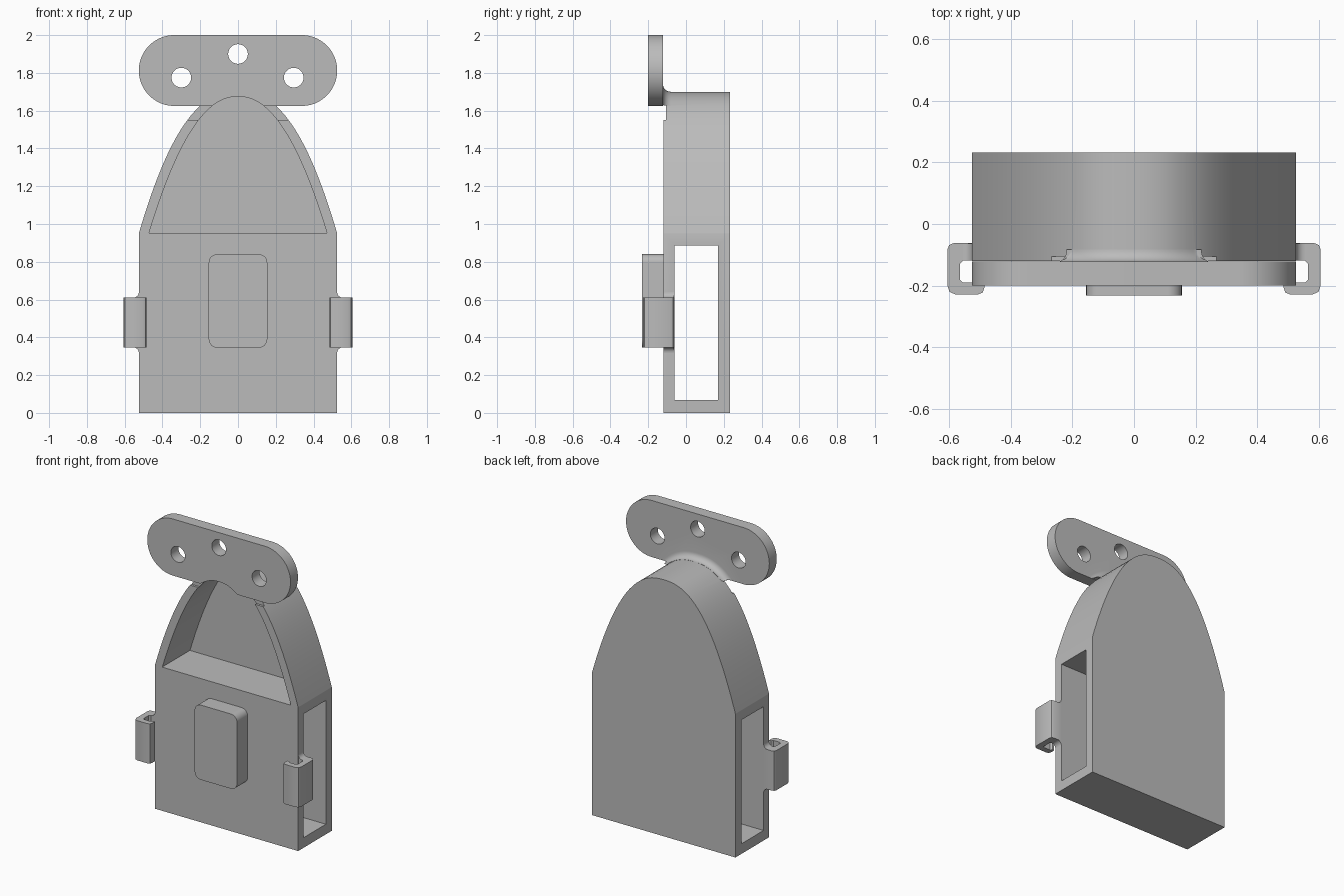
import bpy, bmesh, math
from mathutils import Vector

cube = bpy.data.objects.get("Cube")
if cube:
    bpy.data.objects.remove(cube, do_unlink=True)

grey = bpy.data.materials.new("matte grey")
grey.use_nodes = True
grey.diffuse_color = (0.5, 0.5, 0.5, 1)
grey.node_tree.nodes["Principled BSDF"].inputs["Base Color"].default_value = (0.5, 0.5, 0.5, 1)


def loft(name, rings):
    """Closed solid through matching rings of 3D points."""
    bm = bmesh.new()
    rows = [[bm.verts.new(p) for p in ring] for ring in rings]
    n = len(rows[0])
    for a, b in zip(rows, rows[1:]):
        for i in range(n):
            bm.faces.new((a[i], a[(i + 1) % n], b[(i + 1) % n], b[i]))
    bm.faces.new(rows[0])
    bm.faces.new(rows[-1])
    bmesh.ops.recalc_face_normals(bm, faces=bm.faces)
    mesh = bpy.data.meshes.new(name)
    bm.to_mesh(mesh)
    bm.free()
    mesh.materials.append(grey)
    ob = bpy.data.objects.new(name, mesh)
    bpy.context.collection.objects.link(ob)
    return ob


def extrude_y(name, outline, y0, y1):
    return loft(name, [[(x, y, z) for x, z in outline] for y in (y0, y1)])


def extrude_z(name, outline, z0, z1):
    return loft(name, [[(x, y, z) for x, y in outline] for z in (z0, z1)])


def rounded(x0, x1, z0, z1, r, steps=12):
    """Rectangle outline with round corners."""
    pts = []
    for k, (cx, cz) in enumerate(((x1 - r, z1 - r), (x0 + r, z1 - r),
                                  (x0 + r, z0 + r), (x1 - r, z0 + r))):
        for i in range(steps + 1):
            a = math.pi / 2 * (k + i / steps)
            p = (cx + r * math.cos(a), cz + r * math.sin(a))
            if not pts or math.dist(p, pts[-1]) > 1e-5:
                pts.append(p)
    return pts


def box_outline(x0, x1, z0, z1):
    return [(x0, z0), (x1, z0), (x1, z1), (x0, z1)]


def arch(half, base, top, power, reach=1.0, steps=56):
    """Arch curve from right to left; reach limits it to the crown."""
    pts = []
    for i in range(steps + 1):
        t = math.cos(math.pi * i / steps) * reach
        pts.append((half * t, top - (top - base) * abs(t) ** power))
    return pts


def boolean(ob, tool, mode):
    mod = ob.modifiers.new("cut", 'BOOLEAN')
    mod.operation, mod.solver, mod.object = mode, 'EXACT', tool
    bpy.context.view_layer.objects.active = ob
    bpy.ops.object.modifier_apply(modifier=mod.name)
    bpy.data.objects.remove(tool, do_unlink=True)


OUTER = (0.525, 0.95, 1.70, 2.4)
FRONT, BACK = -0.12, 0.232

# Arched body shell
body = extrude_y("body", [(-0.525, 0), (0.525, 0)] + arch(*OUTER), FRONT, BACK)

# Shallow relief below the plate
boolean(body, extrude_y("relief_cutter", box_outline(-0.6, 0.6, 1.55, 1.632), -0.3, -0.105), 'DIFFERENCE')

# Mounting plate with three holes
plate = extrude_y("mounting_plate", rounded(-0.525, 0.525, 1.625, 2.0, 0.1875, 20), -0.2, -0.122)
for x, z in ((-0.3, 1.775), (0.295, 1.775), (0, 1.9)):
    boolean(plate, extrude_y("hole_cutter", rounded(x - 0.052, x + 0.052, z - 0.052, z + 0.052, 0.052), -0.4, 0.1),
            'DIFFERENCE')

# Concave fillet joining the crown to the plate
crown = arch(*OUTER, reach=0.415)
rings = []
for i in range(9):
    a = math.pi / 2 * i / 8
    y, grow = -0.082 - 0.04 * math.sin(a), 0.04 * (1 - math.cos(a)) + 0.0005
    ring = []
    for j, (x, z) in enumerate(crown):
        p, q = crown[max(j - 1, 0)], crown[min(j + 1, len(crown) - 1)]
        n = Vector((q[1] - p[1], p[0] - q[0])).normalized()
        ring.append((x + n.x * grow, y, max(z + n.y * grow, 1.627)))
    rings.append(ring)
rings.append([(x, -0.15, z) for x, _, z in rings[-1]])
fillet = loft("plate_fillet", rings)
boolean(plate, fillet, 'UNION')
boolean(body, plate, 'UNION')

# Front pocket and side-to-side tunnel
pocket = [(-0.472, 0.952), (0.472, 0.952)] + arch(0.47, 0.955, 1.675, 2.15)
boolean(body, extrude_y("pocket_cutter", pocket, -0.4, 0.17), 'DIFFERENCE')
boolean(body, extrude_z("tunnel_cutter", box_outline(-0.8, 0.8, -0.062, 0.17), 0.067, 0.887), 'DIFFERENCE')

# Raised front pad
pad = extrude_y("front_pad", rounded(-0.155, 0.155, 0.345, 0.84, 0.045), -0.232, FRONT + 0.01)

# Strap hooks on both sides
hooks = []
for side, label in ((1, "left"), (-1, "right")):
    c = [(0.52, -0.062), (0.585, -0.062), (0.599, -0.068), (0.605, -0.082),
         (0.605, -0.2), (0.598, -0.22), (0.58, -0.228), (0.505, -0.228),
         (0.49, -0.222), (0.485, -0.205), (0.485, -0.178), (0.5, -0.178),
         (0.51, -0.19), (0.555, -0.19), (0.565, -0.18), (0.565, -0.13),
         (0.555, -0.119), (0.52, -0.119)]
    hooks.append(extrude_z(label + "_hook", [(side * x, y) for x, y in c], 0.347, 0.61))
    # Flared root where the hook meets the wall
    flare = []
    for i in range(9):
        a = math.pi / 2 * i / 8
        flare.append((0.525 + 0.03 * (1 - math.sin(a)), 0.61 + 0.03 * (1 - math.cos(a))))
    root = [(0.52, 0.64)] + flare[::-1] + [(x, 0.957 - z) for x, z in flare] + [(0.52, 0.317)]
    hooks.append(extrude_y(label + "_hook_root", [(side * x, z) for x, z in root], -0.119, -0.063))

# Smooth curves, crisp edges
bpy.ops.object.select_all(action='DESELECT')
for ob in [body, pad] + hooks:
    ob.select_set(True)
bpy.context.view_layer.objects.active = body
bpy.ops.object.shade_smooth_by_angle(angle=math.radians(30))
